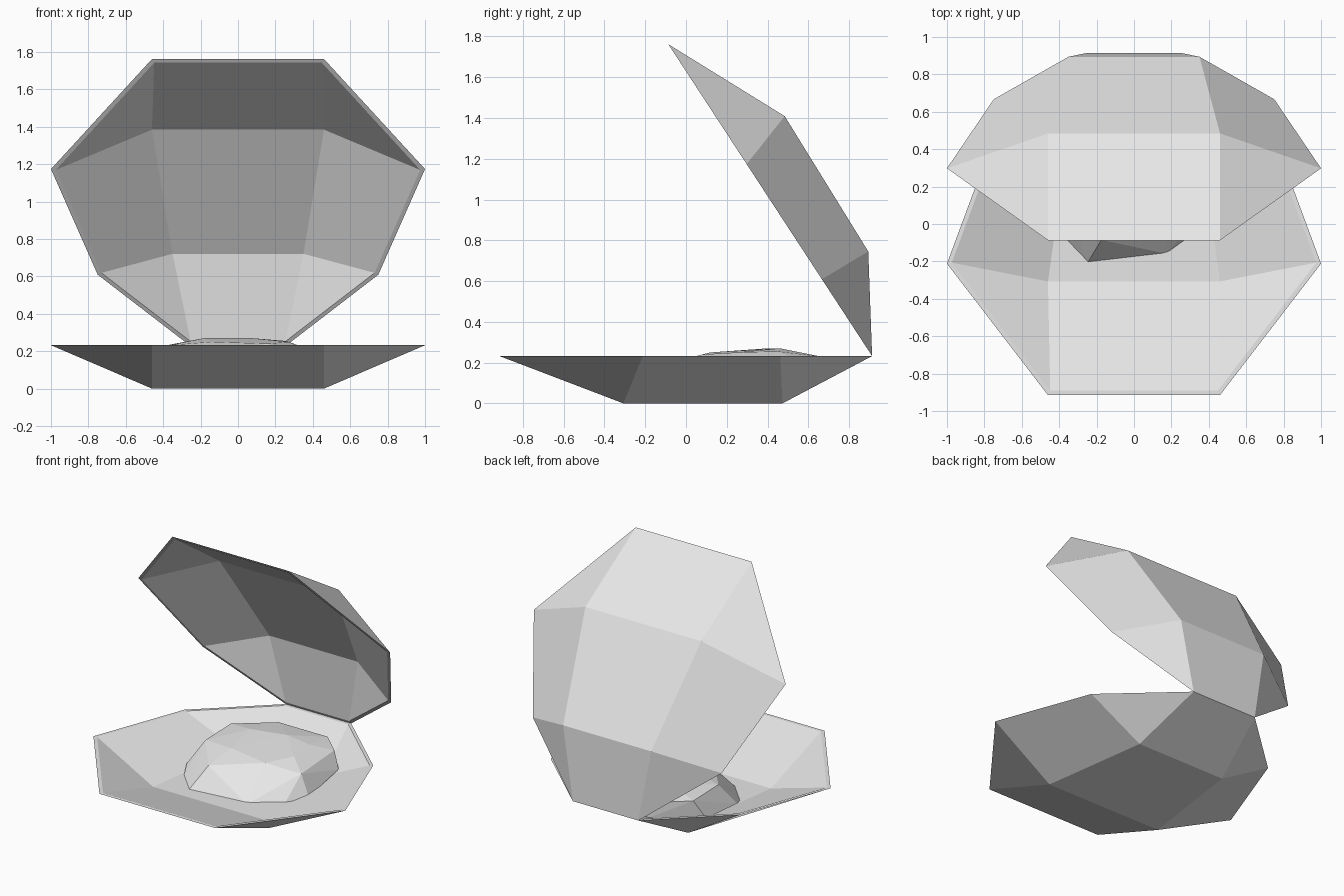
import bpy, bmesh
from mathutils import Vector

cube = bpy.data.objects.get("Cube")
if cube:
    bpy.data.objects.remove(cube)

grey = bpy.data.materials.new("shell_grey")
grey.use_nodes = True
grey.diffuse_color = (0.8, 0.8, 0.8, 1)
grey.node_tree.nodes["Principled BSDF"].inputs["Base Color"].default_value = (0.8, 0.8, 0.8, 1)

HINGE = Vector((0, 0.913, 0.232))
# Half outline as (side, distance from hinge): front, side, rear, hinge corners
RIM = [(0.46, 1.828), (1.0, 1.125), (0.75, 0.45), (0.26, 0.0)]
# Belly corners, front then rear
BELLY = [(0.46, 1.22), (0.35, 0.44)]


def finish(name, bm):
    bmesh.ops.recalc_face_normals(bm, faces=bm.faces)
    mesh = bpy.data.meshes.new(name)
    bm.to_mesh(mesh)
    bm.free()
    mesh.materials.append(grey)
    obj = bpy.data.objects.new(name, mesh)
    bpy.context.collection.objects.link(obj)


def shell(name, along, out, depths, wall):
    """Faceted half shell with a thin wall, opening away from 'out'."""
    bm = bmesh.new()

    def skin(scale, thickness):
        sides = []
        for s in (1, -1):
            pts = [(x * scale, 0.914 + (a - 0.914) * scale, 0) for x, a in RIM]
            pts += [(x, a, d - thickness) for (x, a), d in zip(BELLY, depths)]
            sides.append([bm.verts.new(HINGE + Vector((s * x, 0, 0)) + along * a + out * d)
                          for x, a, d in pts])
        for F, S, B, H, f, b in sides:
            for face in ((F, S, f), (S, B, b, f), (B, H, b)):
                bm.faces.new(face)
        (F, S, B, H, f, b), (F2, S2, B2, H2, f2, b2) = sides
        for face in ((F, f, f2, F2), (f, b, b2, f2), (b, H, H2, b2)):
            bm.faces.new(face)
        return [F, S, B, H, H2, B2, S2, F2]

    outer, inner = skin(1, 0), skin(0.974, wall)
    for i in range(8):
        j = (i + 1) % 8
        bm.faces.new((outer[i], outer[j], inner[j], inner[i]))
    finish(name, bm)


shell("lower_shell", Vector((0, -1, 0)), Vector((0, 0, -1)), (0.232, 0.232), 0.05)
shell("upper_shell", Vector((0, -0.547, 0.837)), Vector((0, 0.837, 0.547)), (0.285, 0.265), 0.045)

# Soft body resting in the lower shell: foot, shoulder and crown rings
foot = [(-.25, -.21, .04), (.18, -.16, .04), (.38, -.015, .04), (.47, .13, .06),
        (.45, .5, .11), (.15, .66, .12), (-.15, .66, .12), (-.44, .4, .1),
        (-.45, .06, .08), (-.4, -.04, .05)]
shoulder = [(-.175, -.085, .195), (.4, .147, .2), (.38, .55, .21), (.25, .66, .23),
            (-.14, .66, .23), (-.38, .46, .232), (-.37, .16, .232)]
crown = [(-.14, .12, .25), (.16, .08, .24), (.27, .25, .25), (.25, .45, .255),
         (.07, .46, .27), (-.18, .4, .27)]
bm = bmesh.new()
for p in foot + shoulder + crown:
    bm.verts.new(p)
hull = bmesh.ops.convex_hull(bm, input=bm.verts)
loose = {g for g in hull["geom_interior"] + hull["geom_unused"] if isinstance(g, bmesh.types.BMVert)}
bmesh.ops.delete(bm, geom=list(loose), context="VERTS")
finish("soft_body", bm)
